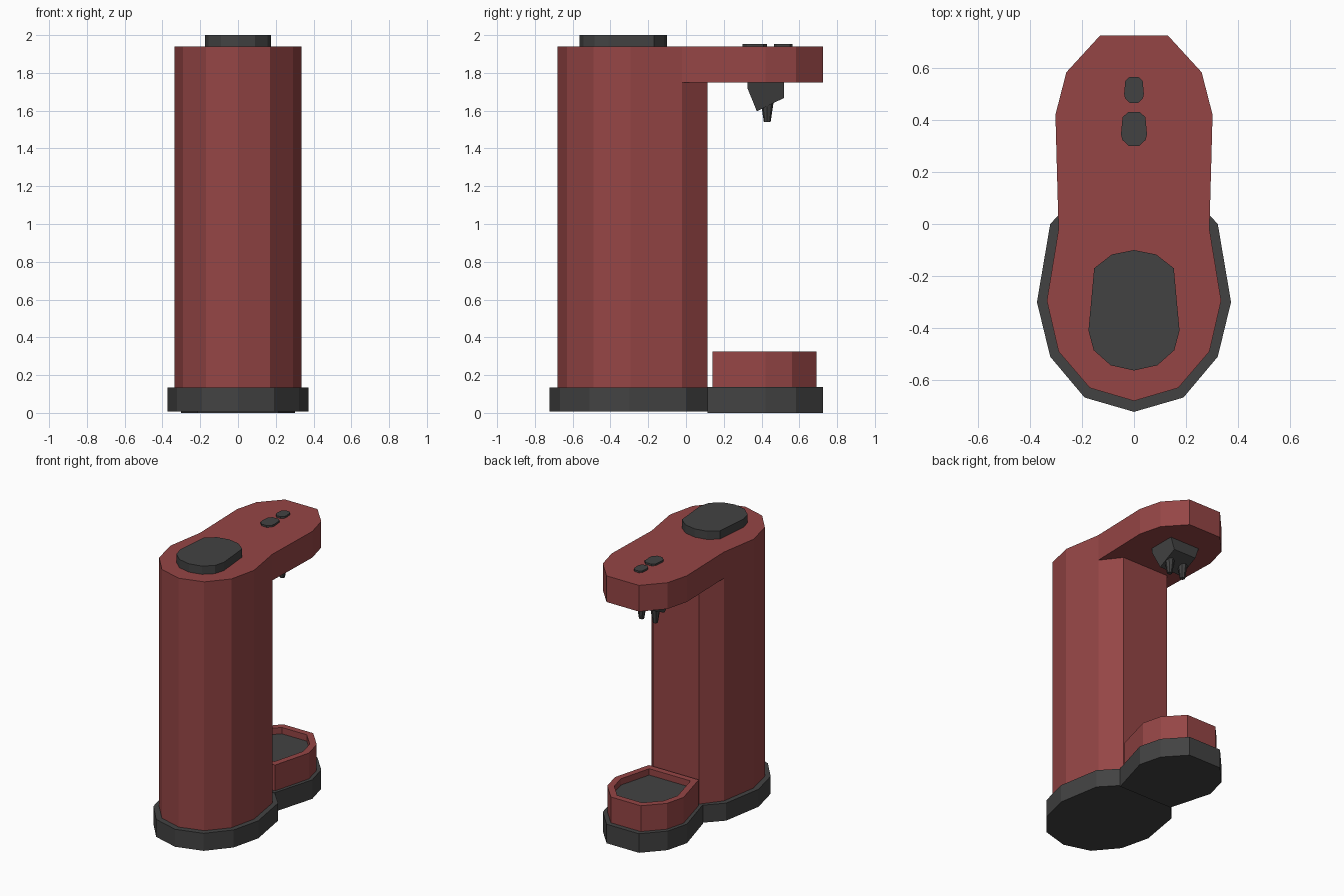
import bpy, bmesh

if "Cube" in bpy.data.objects:
    bpy.data.objects.remove(bpy.data.objects["Cube"])


def material(name, colour):
    m = bpy.data.materials.new(name)
    m.diffuse_color = (*colour, 1)
    m.use_nodes = True
    m.node_tree.nodes["Principled BSDF"].inputs["Base Color"].default_value = m.diffuse_color
    return m


RED = material("red", (0.30, 0.06, 0.06))
DARK = material("dark_grey", (0.055, 0.055, 0.055))


def finish(name, bm, mat):
    bmesh.ops.recalc_face_normals(bm, faces=bm.faces)
    me = bpy.data.meshes.new(name)
    bm.to_mesh(me)
    bm.free()
    me.materials.append(mat)
    ob = bpy.data.objects.new(name, me)
    bpy.context.collection.objects.link(ob)
    return ob


def mirrored(half):
    """Close a right-hand half outline by mirroring it in x."""
    return half + [(-x, y) for x, y in reversed(half) if x > 0]


def prism(half, z0, z1):
    bm = bmesh.new()
    base = bm.faces.new([bm.verts.new((x, y, z0)) for x, y in mirrored(half)])
    ext = bmesh.ops.extrude_face_region(bm, geom=[base], use_keep_orig=True)
    new = [g for g in ext["geom"] if isinstance(g, bmesh.types.BMVert)]
    bmesh.ops.translate(bm, verts=new, vec=(0, 0, z1 - z0))
    bmesh.ops.recalc_face_normals(bm, faces=bm.faces)
    bm.faces.ensure_lookup_table()
    return bm


# Half outlines, running front to back
back = [(0.335, -0.295), (0.29, -0.49), (0.17, -0.63), (0, -0.68)]
front = [(0.13, 0.725), (0.26, 0.583), (0.302, 0.42)]

# Column and overhanging head
finish("column", prism([(0.185, 0.115), (0.29, -0.02)] + back, 0.13, 1.75), RED)
finish("head", prism(front + [(0.29, -0.02)] + back, 1.75, 1.94), RED)

# Two-part plinth
finish("column_base", prism([(0.21, 0.12), (0.322, 0.0), (0.373, -0.30), (0.322, -0.51),
                             (0.19, -0.667), (0, -0.722)], 0.008, 0.135), DARK)
finish("tray_base", prism(front + [(0.215, 0.115)], 0, 0.138), DARK)

# Drip tray with recessed top
bm = prism([(0.12, 0.69), (0.24, 0.56), (0.275, 0.42), (0.2, 0.14)], 0.135, 0.325)
top = max(bm.faces, key=lambda f: f.calc_center_median().z)
bmesh.ops.inset_region(bm, faces=[top], thickness=0.045, use_even_offset=True)
well = bmesh.ops.extrude_face_region(bm, geom=[top])
bmesh.ops.translate(bm, vec=(0, 0, -0.05),
                    verts=[g for g in well["geom"] if isinstance(g, bmesh.types.BMVert)])
if top.is_valid:
    bm.faces.remove(top)
floor = [tuple(v.co) for f in well["geom"] if isinstance(f, bmesh.types.BMFace) for v in f.verts]
finish("drip_tray", bm, RED)

# Grille plate lying in the recess
bm = bmesh.new()
bm.faces.new([bm.verts.new((x, y, z + 0.004)) for x, y, z in floor])
finish("drip_grille", bm, DARK)

# Tank lid
finish("tank_lid", prism([(0, -0.10), (0.085, -0.117), (0.153, -0.17), (0.175, -0.41),
                          (0.155, -0.485), (0.09, -0.543), (0, -0.563)], 1.935, 2.0), DARK)

# Buttons on the head
for name, w, y0, y1 in (("large_button", 0.05, 0.30, 0.43), ("small_button", 0.038, 0.465, 0.565)):
    d = y1 - y0
    finish(name, prism([(w * 0.45, y1), (w * 0.88, y1 - d * 0.15), (w, y0 + d * 0.35),
                        (w * 0.9, y0 + d * 0.18), (w * 0.4, y0)], 1.935, 1.953), DARK)

# Spout housing: side profile tapering downward
profile = [(0.325, 1.755), (0.325, 1.72), (0.375, 1.597), (0.52, 1.668), (0.52, 1.755)]
bm = bmesh.new()
sides = [[bm.verts.new((s * (0.12 if z > 1.7 else 0.09), y, z)) for y, z in profile]
         for s in (-1, 1)]
for side in sides:
    bm.faces.new(side)
for i in range(5):
    j = (i + 1) % 5
    bm.faces.new((sides[0][i], sides[0][j], sides[1][j], sides[1][i]))
finish("spout_housing", bm, DARK)

# Twin nozzles
for name, x in (("left_nozzle", -0.055), ("right_nozzle", 0.055)):
    bm = bmesh.new()
    bmesh.ops.create_cone(bm, cap_ends=True, segments=8, radius1=0.018, radius2=0.036, depth=0.12)
    bmesh.ops.translate(bm, verts=bm.verts, vec=(x, 0.43, 1.60))
    finish(name, bm, DARK)
